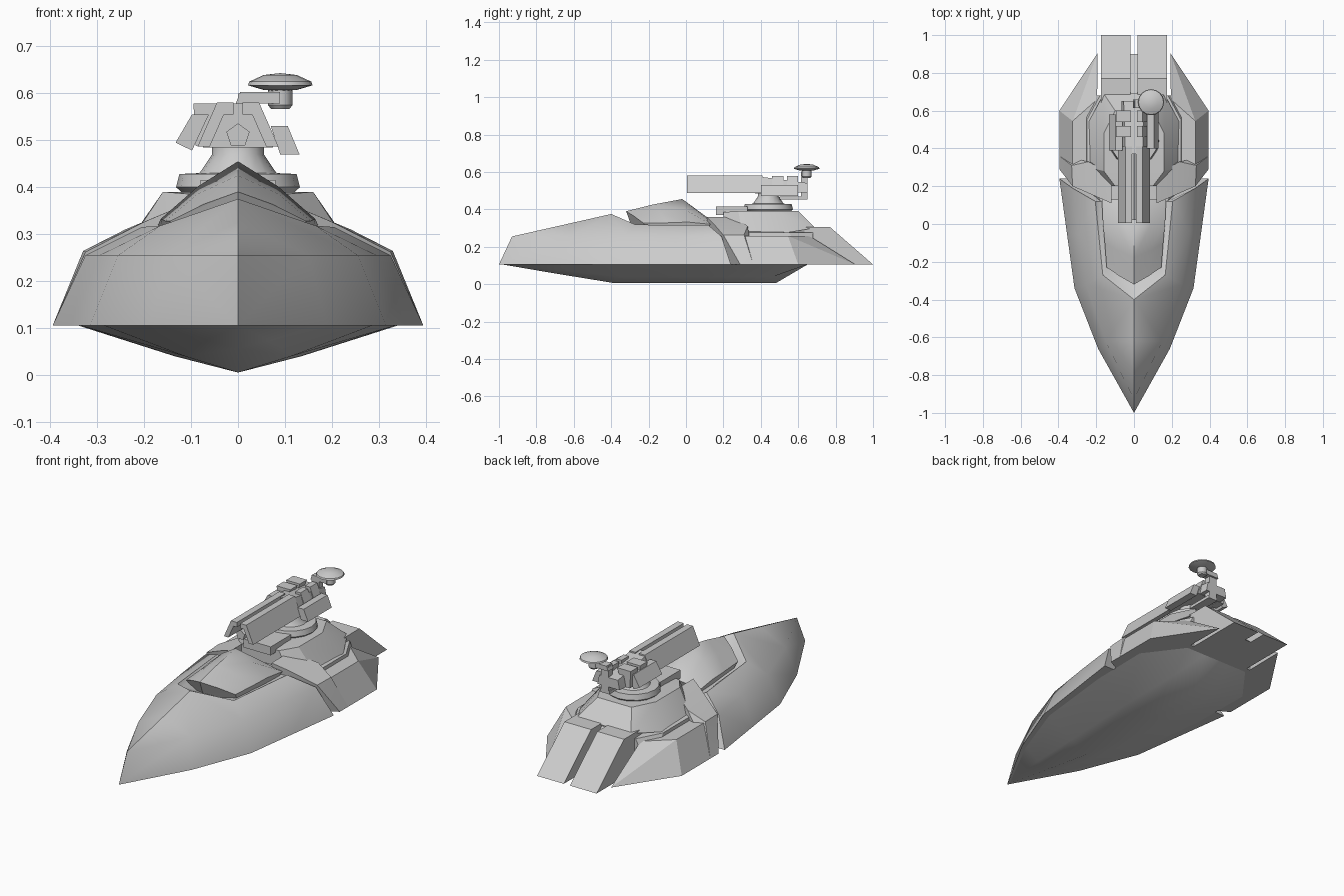
import bpy, bmesh, math

if "Cube" in bpy.data.objects:
    bpy.data.objects.remove(bpy.data.objects["Cube"])


def finish(name, bm, angle=30):
    bmesh.ops.recalc_face_normals(bm, faces=bm.faces)
    me = bpy.data.meshes.new(name)
    bm.to_mesh(me)
    bm.free()
    ob = bpy.data.objects.new(name, me)
    bpy.context.collection.objects.link(ob)
    bpy.ops.object.select_all(action='DESELECT')
    bpy.context.view_layer.objects.active = ob
    ob.select_set(True)
    bpy.ops.object.shade_smooth_by_angle(angle=math.radians(angle))
    return ob


def skin(name, rows, angle=45, cap=False):
    """Half surface from rows of points, mirrored over x = 0 and welded."""
    bm = bmesh.new()
    seen = {}

    def vert(p, s):
        k = (round(p[0] * s, 4) + 0.0, round(p[1], 4), round(p[2], 4))
        if k not in seen:
            seen[k] = bm.verts.new(k)
        return seen[k]

    def face(pts, s):
        vs = list(dict.fromkeys(vert(p, s) for p in pts))
        if len(vs) > 2 and not bm.faces.get(vs):
            bm.faces.new(vs)

    for s in (1, -1):
        for a, b in zip(rows, rows[1:]):
            for i in range(len(a) - 1):
                face((a[i], a[i + 1], b[i + 1], b[i]), s)
        if cap:
            face([r[-1] for r in rows], s)
    return finish(name, bm, angle)


def solid(name, pts, sides=(1, -1), angle=20):
    """Convex block through the points, one per side."""
    bm = bmesh.new()
    for s in sides:
        vs = [bm.verts.new((x * s, y, z)) for x, y, z in pts]
        r = bmesh.ops.convex_hull(bm, input=vs)
        bmesh.ops.delete(bm, geom=[v for v in set(r['geom_interior'] + r['geom_unused'])
                                   if isinstance(v, bmesh.types.BMVert)], context='VERTS')
    bmesh.ops.dissolve_limit(bm, angle_limit=0.01, verts=bm.verts, edges=bm.edges)
    return finish(name, bm, angle)


def centred(name, pts):
    return solid(name, [(s * x, y, z) for x, y, z in pts for s in (1, -1)], (1,))


def prism(name, profile, y0, y1, sides=(1,)):
    """xz profile extruded along y."""
    bm = bmesh.new()
    for s in sides:
        a = [bm.verts.new((x * s, y0, z)) for x, z in profile]
        b = [bm.verts.new((x * s, y1, z)) for x, z in profile]
        bm.faces.new(a)
        bm.faces.new(b)
        for i in range(len(a)):
            j = (i + 1) % len(a)
            bm.faces.new((a[i], a[j], b[j], b[i]))
    return finish(name, bm, 20)


def box(name, x0, x1, y0, y1, z0, z1):
    return prism(name, [(x0, z0), (x1, z0), (x1, z1), (x0, z1)], y0, y1)


def lathe(name, profile, cx, cy, n=16):
    bm = bmesh.new()
    vs = [bm.verts.new((cx + r, cy, z)) for r, z in profile]
    es = [bm.edges.new(e) for e in zip(vs, vs[1:])]
    bmesh.ops.spin(bm, geom=vs + es, cent=(cx, cy, 0), axis=(0, 0, 1),
                   angle=math.tau, steps=n)
    bmesh.ops.remove_doubles(bm, verts=bm.verts, dist=1e-4)
    return finish(name, bm, 35)


# front hull shell with cockpit opening
Z = 0.105
edge = [(0, -1), (.19, -.66), (.315, -.34), (.355, -.05), (.395, .24)]
shoulder = [(0, -.93), (.15, -.62), (.255, -.32), (.295, -.05), (.325, .19)]
nose = (0, -.93, .255)
skin("front_hull", [
    [(0, y, Z) for x, y in edge],
    [(x, y, Z) for x, y in edge],
    [(x, y, .255) for x, y in shoulder],
    [nose, (0, -.62, .325), (0, -.4, .375), (.165, -.27, .318), (.205, .12, .315)],
    [nose, (0, -.62, .325), (0, -.34, .345), (.15, -.25, .3), (.18, .12, .3)],
    [nose, (0, -.62, .325), (0, -.34, .345), (0, -.25, .3), (0, .12, .3)],
], angle=48, cap=True)

# lower hull
keel = [(-.98, Z), (-.7, .057), (-.38, .005), (.1, .005), (.48, .005), (.65, Z)]
chine = [(0, -.98), (.17, -.65), (.285, -.33), (.335, .12), (.34, .45), (.19, .65)]
skin("lower_hull", [
    [(0, y, z) for y, z in keel],
    [(x * .4, (y + k[0]) / 2, k[1] * .65 + Z * .35) for (x, y), k in zip(chine, keel)],
    [(x, y, Z) for x, y in chine],
    [(0, y, Z + .01) for x, y in chine],
])

# cockpit canopy
rim = [(0, -.32, .39), (.145, -.23, .328), (.155, -.1, .328), (.165, .01, .332), (.17, .13, .32)]
skin("canopy", [
    [(0, -.32, .39), (0, -.32, .39), (0, -.18, .425), (0, -.02, .455), (0, .13, .345)],
    [(0, -.32, .39), (.075, -.277, .363), (.085, -.14, .386), (.085, -.01, .402), (.085, .13, .336)],
    rim,
    [(x * .95, y * .9, .3) for x, y, z in rim],
    [(0, y * .9, .3) for x, y, z in rim],
], cap=True)

# armour bands behind the front hull
solid("shoulder_armour", [
    (.395, .29, Z), (.325, .2, .262), (.2, .145, .326), (.12, .11, .36),
    (.395, .36, Z), (.33, .31, .264), (.24, .33, .31), (.12, .26, .36),
    (.12, .14, Z), (.12, .3, Z)], angle=35)

# rear body, side pods and sloped stern plates
centred("rear_body", [(.27, .1, Z), (.27, .68, Z), (.17, .1, .3), (.25, .3, .275),
                      (.25, .55, .275), (.18, .68, .275), (.17, .2, .3)])
solid("side_pod", [
    (.395, .3, Z), (.395, .6, Z), (.193, .905, Z), (.2, .3, Z),
    (.325, .24, .258), (.325, .545, .258), (.195, .66, .258), (.25, .26, .258)])
solid("stern_plate", [(x, y, z) for x in (.018, .175) for y, z in
                      [(.55, .305), (.77, .305), (1, Z), (.55, Z)]])
centred("stern_core", [(.02, y, z) for y, z in [(.55, .29), (.68, .29), (.9, Z), (.55, Z)]])

# turret platform
centred("turret_platform", [
    (.235, .3, .275), (.24, .54, .275), (.16, .69, .3), (.15, .2, .3),
    (.16, .28, .39), (.16, .48, .39), (.1, .6, .39), (.1, .2, .385)])
box("platform_step", -.08, .08, .16, .33, .37, .415)
lathe("turret_ring", [(0, .38), (.11, .38), (.132, .4), (.125, .428), (.082, .43),
                      (.055, .47), (.055, .495), (0, .495)], 0, .44, 16)

# gun: two shroud halves around a five sided barrel
prism("gun_shroud", [(.01, .58), (.045, .58), (.086, .487), (.06, .487),
                     (.03, .555), (.01, .555)], .005, .41, (1, -1))
prism("barrel", [(.026 * math.sin(i * math.tau / 5), .51 + .026 * math.cos(i * math.tau / 5))
                 for i in range(5)], .02, .45)
centred("breech", [(x, y, z) for y, z, x in [
    (.37, .578, .045), (.46, .54, .055), (.65, .54, .055),
    (.65, .49, .065), (.37, .485, .075)]])

# clamps and pods on the breech
for i, (y0, y1) in enumerate([(.46, .52), (.54, .6)]):
    prism(f"clamp_left_{i}", [(-.095, .578), (-.015, .578), (-.05, .488), (-.09, .488),
                              (-.128, .505)][:4], y0, y1)
    prism(f"clamp_right_{i}", [(.015, .578), (.045, .578), (.08, .488), (.02, .488)], y0, y1)
    prism(f"side_box_{i}", [(-.098, .555), (-.062, .555), (-.098, .478), (-.133, .495)],
          y0 - .07, y1 - .02)
prism("ammo_box", [(.07, .53), (.106, .53), (.131, .47), (.09, .47)], .4, .6)

# sensor mast and dish
box("mast_foot", -.005, .05, .5, .65, .452, .468)
box("mast", 0, .045, .615, .65, .455, .6)
prism("mast_arm", [(-.005, .578), (.09, .578), (.09, .603), (.005, .603)], .615, .66)
lathe("dish_mount", [(0, .567), (.02, .567), (.026, .575), (.026, .612), (0, .612)], .09, .645, 12)
lathe("dish", [(0, .605), (.035, .607), (.069, .617), (.066, .625), (.035, .639), (0, .643)],
      .09, .645, 16)
